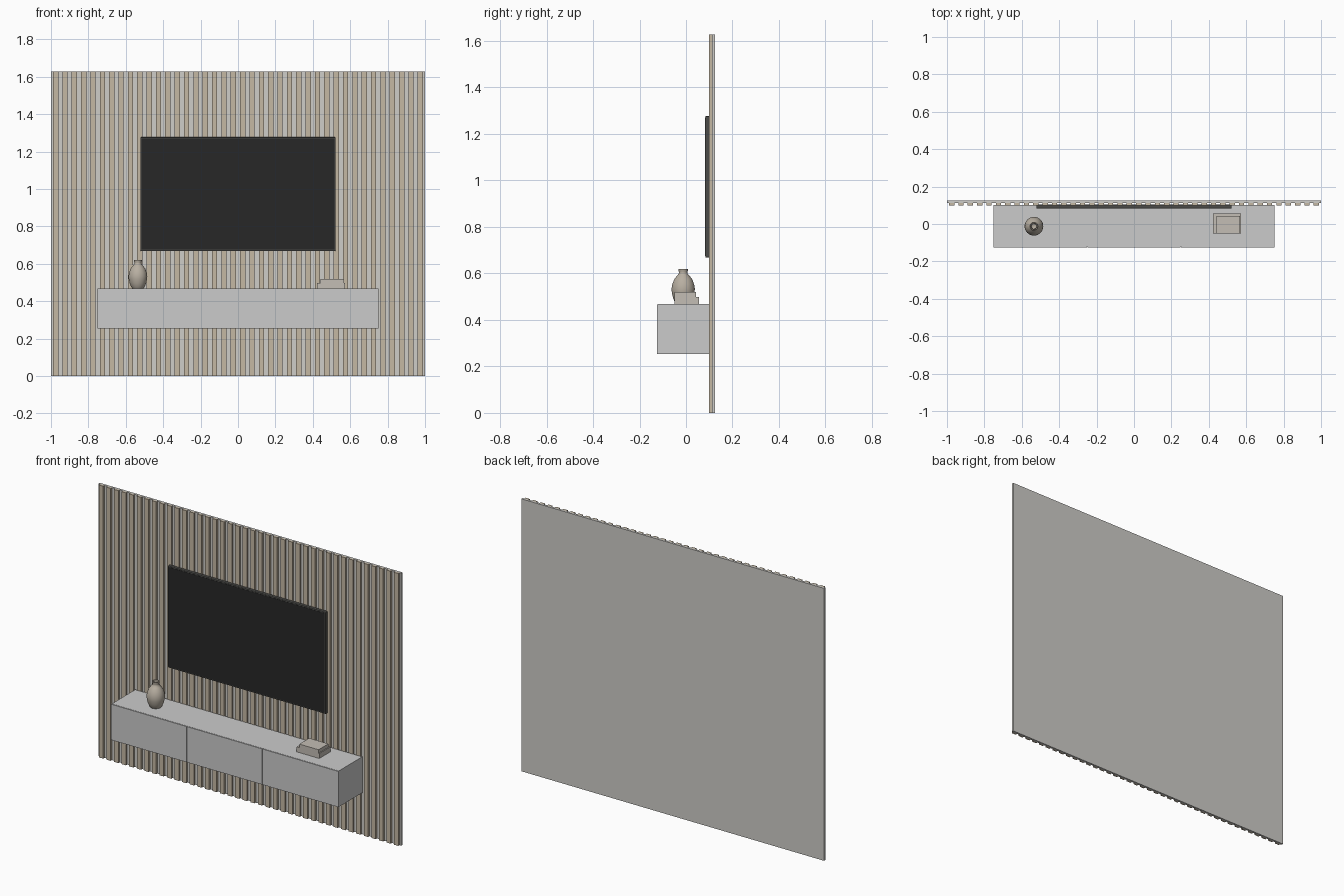
import bpy, bmesh, math

if "Cube" in bpy.data.objects:
    bpy.data.objects.remove(bpy.data.objects["Cube"])


def material(name, rgb):
    m = bpy.data.materials.new(name)
    m.diffuse_color = (*rgb, 1)
    m.use_nodes = True
    m.node_tree.nodes["Principled BSDF"].inputs["Base Color"].default_value = m.diffuse_color
    return m


WOOD = material("light_wood", (0.56, 0.48, 0.37))
PANEL = material("warm_grey", (0.62, 0.61, 0.58))
WHITE = material("off_white", (0.72, 0.72, 0.70))
BLACK = material("screen_black", (0.02, 0.02, 0.02))
DARK = material("frame_dark", (0.07, 0.07, 0.065))
CLAY = material("clay", (0.48, 0.43, 0.36))
PAPER = material("book_cover", (0.55, 0.51, 0.46))


def box(name, x, y, z, mat, bevel=0):
    """Box from (min, max) ranges on each axis."""
    bm = bmesh.new()
    bmesh.ops.create_cube(bm, size=1)
    for v in bm.verts:
        v.co = [r[0] + (c + 0.5) * (r[1] - r[0]) for c, r in zip(v.co, (x, y, z))]
    mesh = bpy.data.meshes.new(name)
    bm.to_mesh(mesh)
    bm.free()
    mesh.materials.append(mat)
    ob = bpy.data.objects.new(name, mesh)
    bpy.context.collection.objects.link(ob)
    if bevel:
        b = ob.modifiers.new("bevel", 'BEVEL')
        b.width, b.segments = bevel, 2
    return ob


def lathe(name, profile, loc, mat, steps=32):
    """Revolve an (r, z) profile about z."""
    bm = bmesh.new()
    verts = [bm.verts.new((r, 0, z)) for r, z in profile]
    edges = [bm.edges.new(p) for p in zip(verts, verts[1:])]
    bmesh.ops.spin(bm, geom=verts + edges, cent=(0, 0, 0), axis=(0, 0, 1),
                   angle=math.tau, steps=steps)
    bmesh.ops.remove_doubles(bm, verts=bm.verts, dist=1e-5)
    bmesh.ops.recalc_face_normals(bm, faces=bm.faces)
    mesh = bpy.data.meshes.new(name)
    bm.to_mesh(mesh)
    bm.free()
    mesh.materials.append(mat)
    ob = bpy.data.objects.new(name, mesh)
    ob.location = loc
    bpy.context.collection.objects.link(ob)
    bpy.context.view_layer.objects.active = ob
    ob.select_set(True)
    bpy.ops.object.shade_smooth_by_angle(angle=math.radians(40))
    ob.select_set(False)
    return ob


# Wall panel with vertical slats
H = 1.627
box("back_panel", (-1, 1), (0.112, 0.125), (0, H), PANEL)
slat = box("wall_slats", (-0.989, -0.961), (0.1, 0.112), (0, H), WOOD)
arr = slat.modifiers.new("repeat", 'ARRAY')
arr.count = 40
arr.use_relative_offset = False
arr.use_constant_offset = True
arr.constant_offset_displace = (0.05, 0, 0)

# Television
box("tv_frame", (-0.522, 0.522), (0.083, 0.103), (0.668, 1.277), DARK, 0.004)
box("tv_screen", (-0.515, 0.515), (0.082, 0.086), (0.675, 1.27), BLACK)

# Floating cabinet with three doors
box("cabinet_body", (-0.75, 0.75), (-0.12, 0.102), (0.253, 0.468), WHITE)
for i in range(3):
    x0 = -0.75 + i * 0.5
    left = 0.0025 if i > 0 else 0
    right = 0.0025 if i < 2 else 0
    box(f"cabinet_door_{i + 1}", (x0 + left, x0 + 0.5 - right), (-0.125, -0.119),
        (0.254, 0.467), WHITE)

# Vase, hollow at the mouth
lathe("vase", [(0, 0), (0.03, 0), (0.036, 0.008), (0.044, 0.028), (0.049, 0.05),
               (0.05, 0.066), (0.047, 0.085), (0.039, 0.106), (0.027, 0.122),
               (0.019, 0.131), (0.018, 0.138), (0.021, 0.146), (0.021, 0.152),
               (0.016, 0.152), (0.014, 0.138), (0.018, 0.125), (0, 0.11)],
      (-0.535, -0.012, 0.468), CLAY)

# Stack of two books
box("lower_book", (0.423, 0.572), (-0.05, 0.055), (0.468, 0.498), PAPER)
box("upper_book", (0.44, 0.567), (-0.05, 0.043), (0.498, 0.519), PAPER)
